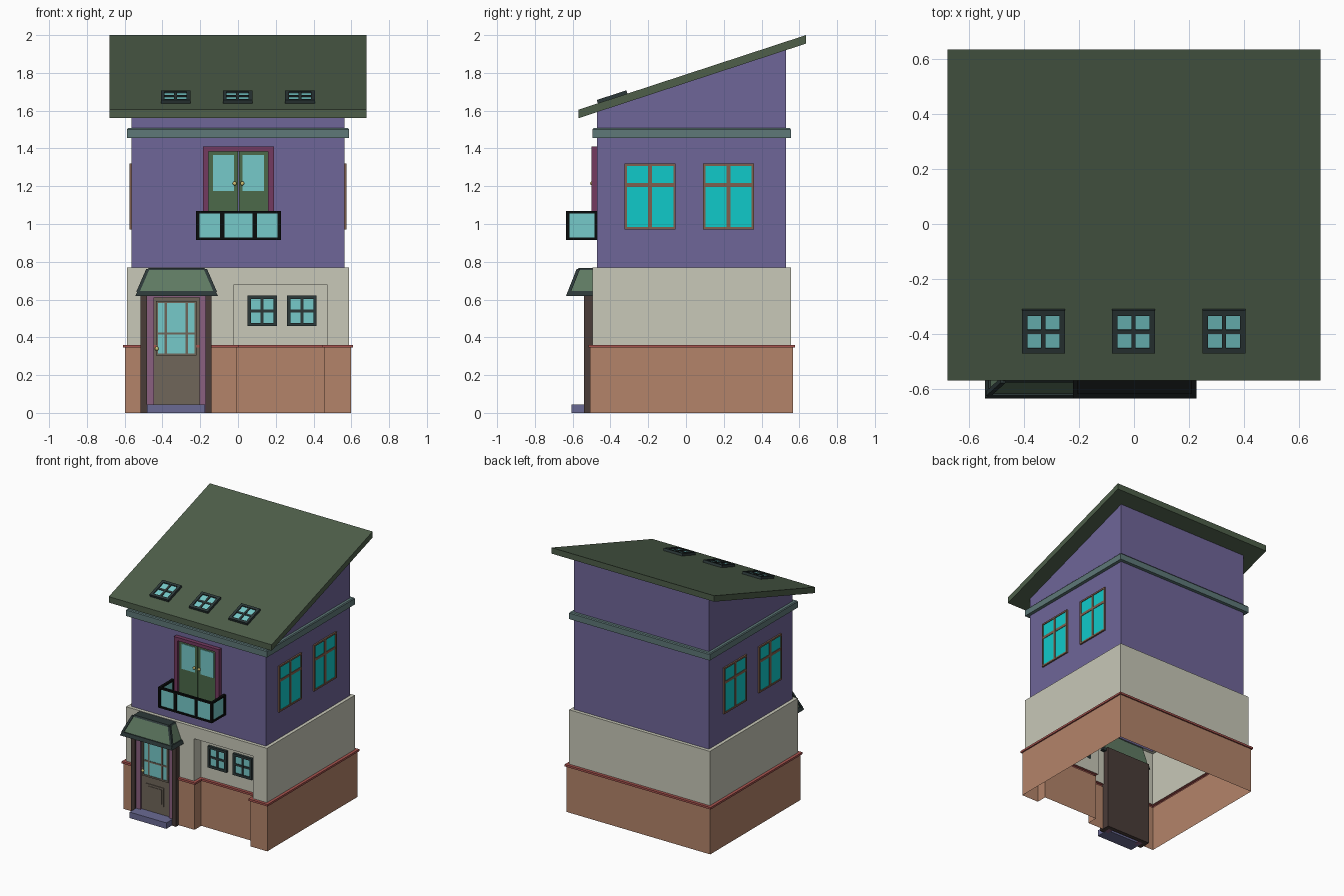
import bpy, bmesh
from math import radians, atan2, cos, sin, pi
from mathutils import Matrix, Vector

if "Cube" in bpy.data.objects:
    bpy.data.objects.remove(bpy.data.objects["Cube"])

COL = dict(brick='B4846A', red='A8544F', cream='C8C8B8', purple='6F6699', teal='5E7878',
           roof='4E5F4A', slate='2C3838', glass='76CACA', cyan='10CACA', wood='80604E',
           dark='4A3C38', pink='8A6080', panel='70665A', magenta='743A60', green='4C6A4A',
           black='0A0C0C', gold='D8C878', step='6A6A94', leaf='5F7A62')


def mat(key):
    m = bpy.data.materials.get(key)
    if not m:
        m = bpy.data.materials.new(key)
        srgb = [int(COL[key][i:i + 2], 16) / 255 for i in (0, 2, 4)]
        m.diffuse_color = [((c + 0.055) / 1.055) ** 2.4 for c in srgb] + [1]
        m.use_nodes = True
        m.node_tree.nodes["Principled BSDF"].inputs["Base Color"].default_value = m.diffuse_color
    return m


def finish(name, col, bm):
    bmesh.ops.recalc_face_normals(bm, faces=bm.faces[:])
    me = bpy.data.meshes.new(name)
    bm.to_mesh(me)
    bm.free()
    me.materials.append(mat(col))
    ob = bpy.data.objects.new(name, me)
    bpy.context.collection.objects.link(ob)
    return ob


def loft(name, col, rings, caps=True):
    """Skin closed rings of equal point count."""
    bm = bmesh.new()
    vs = [[bm.verts.new(p) for p in r] for r in rings]
    n = len(vs[0])
    for a, b in zip(vs, vs[1:]):
        for i in range(n):
            bm.faces.new((a[i], a[(i + 1) % n], b[(i + 1) % n], b[i]))
    if caps:
        bm.faces.new(vs[0])
        bm.faces.new(vs[-1])
    bmesh.ops.remove_doubles(bm, verts=bm.verts[:], dist=1e-5)
    return finish(name, col, bm)


def boxes(name, col, spans, M=Matrix()):
    """Boxes given as x0, x1, y0, y1, z0, z1."""
    bm = bmesh.new()
    for x0, x1, y0, y1, z0, z1 in spans:
        T = Matrix.Translation(((x0 + x1) / 2, (y0 + y1) / 2, (z0 + z1) / 2))
        bmesh.ops.create_cube(bm, size=1, matrix=M @ T @ Matrix.Diagonal((x1 - x0, y1 - y0, z1 - z0, 1)))
    return finish(name, col, bm)


def window(name, M, w, h, t, d, frame, glass, vb=(0,), hb=(0,), bt=0.016):
    """Framed window; local -y is outward, origin at its centre on the wall."""
    a, b = w / 2, h / 2
    parts = [(-a, -a + t, -d, 0, -b, b), (a - t, a, -d, 0, -b, b),
             (-a + t, a - t, -d, 0, -b, -b + t), (-a + t, a - t, -d, 0, b - t, b)]
    parts += [(x - bt / 2, x + bt / 2, -d * .9, 0, -b + t, b - t) for x in vb]
    parts += [(-a + t, a - t, -d * .85, 0, z - bt / 2, z + bt / 2) for z in hb]
    boxes(name + "_frame", frame, parts, M)
    boxes(name + "_glass", glass, [(-a + t, a - t, -d * .6, -d * .2, -b + t, b - t)], M)


def at(x, y, z, axis='Z', deg=0):
    return Matrix.Translation((x, y, z)) @ Matrix.Rotation(radians(deg), 4, axis)


def under_roof(y):
    return 1.56 + 0.3278 * (y + 0.57)


def footprint(d, z=None, depth=None):
    """House outline pushed out by d; depth adds the front recess."""
    x, f, k = 0.5625 + d, -0.47 - d, 0.53 + d
    pts = [(-x, f)]
    if depth is not None:
        l, r = -0.045 + d, 0.495 - d
        pts += [(l, f), (l, f + depth), (r, f + depth), (r, f)]
    pts += [(x, f), (x, k), (-x, k)]
    return [(px, py, under_roof(py) + 0.01 if z is None else z) for px, py in pts]


# Storeys: open hollow shells with stepped ledges
R = 0.08
loft("brick_base", 'brick', [footprint(.037, 0, R), footprint(.037, .345, R)], False)
loft("red_trim", 'red', [footprint(.037, .345, R), footprint(.047, .345, R),
                         footprint(.047, .36, R), footprint(.025, .36, R)], False)
loft("cream_storey", 'cream', [footprint(.025, .36, R), footprint(.025, .68, R), footprint(.025, .68, 0),
                               footprint(.025, .77, 0), footprint(0, .77, 0)], False)
loft("upper_storey", 'purple', [footprint(0, .77), footprint(0)], False)
loft("teal_band", 'teal', [footprint(0, 1.455), footprint(.025, 1.455), footprint(.025, 1.5),
                           footprint(.02, 1.507), footprint(0, 1.507)], False)

# Sloping roof slab
profile = [(-.57, 1.56), (.635, 1.955), (.635, 2.0), (-.57, 1.605)]
loft("roof", 'roof', [[(x, y, z) for y, z in profile] for x in (-.68, .68)])

# Skylights lying on the roof
slope = atan2(.395, 1.205)
for i, x in enumerate((-.33, -.002, .328)):
    M = Matrix.Translation((x, -.388, 1.663)) @ Matrix.Rotation(slope - pi / 2, 4, 'X')
    window(f"skylight_{i}", M, .157, .165, .02, .02, 'slate', 'glass')

# Side windows, both sides
for side, sx in (("right", 1), ("left", -1)):
    for i, y in enumerate((-.19, .225)):
        window(f"{side}_window_{i}", at(sx * .56, y, 1.146, 'Z', 90 * sx), .27, .348, .012, .014,
               'wood', 'cyan', hb=(.06,), bt=.02)

# Small windows in the front recess
for i, x in enumerate((.128, .338)):
    window(f"ground_window_{i}", at(x, -.414, .54), .157, .162, .018, .02, 'slate', 'glass')

# Balcony door
boxes("balcony_door_frame", 'magenta', [(-.185, -.155, -.5, -.46, .93, 1.41), (.16, .19, -.5, -.46, .93, 1.41),
                                        (-.155, .16, -.5, -.46, 1.385, 1.41)])
boxes("balcony_door_leaves", 'green', [(-.155, .001, -.482, -.46, .93, 1.385), (.004, .16, -.482, -.46, .93, 1.385)])
boxes("balcony_door_glass", 'glass', [(-.132, -.02, -.486, -.47, 1.175, 1.365), (.025, .137, -.486, -.47, 1.175, 1.365)])

# Balcony with glazed panels
window("balcony_front", at(.002, -.617, .9925), .45, .155, .014, .018, 'black', 'glass', (-.085, .087), (), .022)
for side, sx in (("right", 1), ("left", -1)):
    window(f"balcony_{side}", at(.002 + sx * .207, -.5525, .9925, 'Z', 90 * sx), .165, .155, .014, .018,
           'black', 'glass', (), ())
boxes("balcony_floor", 'black', [(-.22, .224, -.63, -.465, .915, .928)])

# Front door: posts, jambs, leaf, step
boxes("door_posts", 'dark', [(-.515, -.482, -.54, -.45, 0, .64), (-.173, -.14, -.54, -.45, 0, .64),
                             (-.482, -.173, -.48, -.45, 0, .64)])
boxes("door_jambs", 'pink', [(-.482, -.445, -.528, -.48, 0, .63), (-.205, -.173, -.528, -.48, 0, .63),
                             (-.445, -.205, -.528, -.48, .61, .63)])
boxes("door_leaf", 'panel', [(-.445, -.205, -.513, -.48, .03, .61), (-.405, -.258, -.518, -.5, .11, .25),
                             (-.39, -.273, -.522, -.5, .125, .235)])
window("door_window", at(-.327, -.51, .448), .215, .29, .012, .012, 'panel', 'glass', (-.055, .055), (-.028,), .012)
boxes("door_step", 'step', [(-.482, -.175, -.605, -.5, 0, .045)])

# Door knobs
for name, p in (("door_knob", (-.43, -.522, .34)), ("balcony_knob_left", (-.018, -.497, 1.215)),
                ("balcony_knob_right", (.023, -.497, 1.215))):
    bm = bmesh.new()
    bmesh.ops.create_uvsphere(bm, u_segments=10, v_segments=6, radius=.011, matrix=Matrix.Translation(p))
    finish(name, 'gold', bm)


# Door awning: tapered canopy with dark lip, top and hip ribs
def rect(e, f, z):
    return [(-.325 - e, f, z), (-.325 + e, f, z), (-.325 + e, -.47, z), (-.325 - e, -.47, z)]


loft("awning", 'leaf', [rect(.2, -.62, .64), rect(.15, -.572, .76)])
loft("awning_lip", 'slate', [rect(.218, -.635, .62), rect(.205, -.625, .646)])
loft("awning_top", 'slate', [rect(.155, -.577, .757), rect(.148, -.568, .767)])
for s, side in ((-1, "left"), (1, "right")):
    rings = []
    for e, f, z in ((.205, -.623, .64), (.152, -.575, .762)):
        c = Vector((-.325 + s * e, f, z))
        rings.append([c + Vector((dx, dy, 0)) for dx, dy in ((-.009, -.004), (.009, -.004), (.009, .014), (-.009, .014))])
    loft(f"awning_rib_{side}", 'slate', rings)
